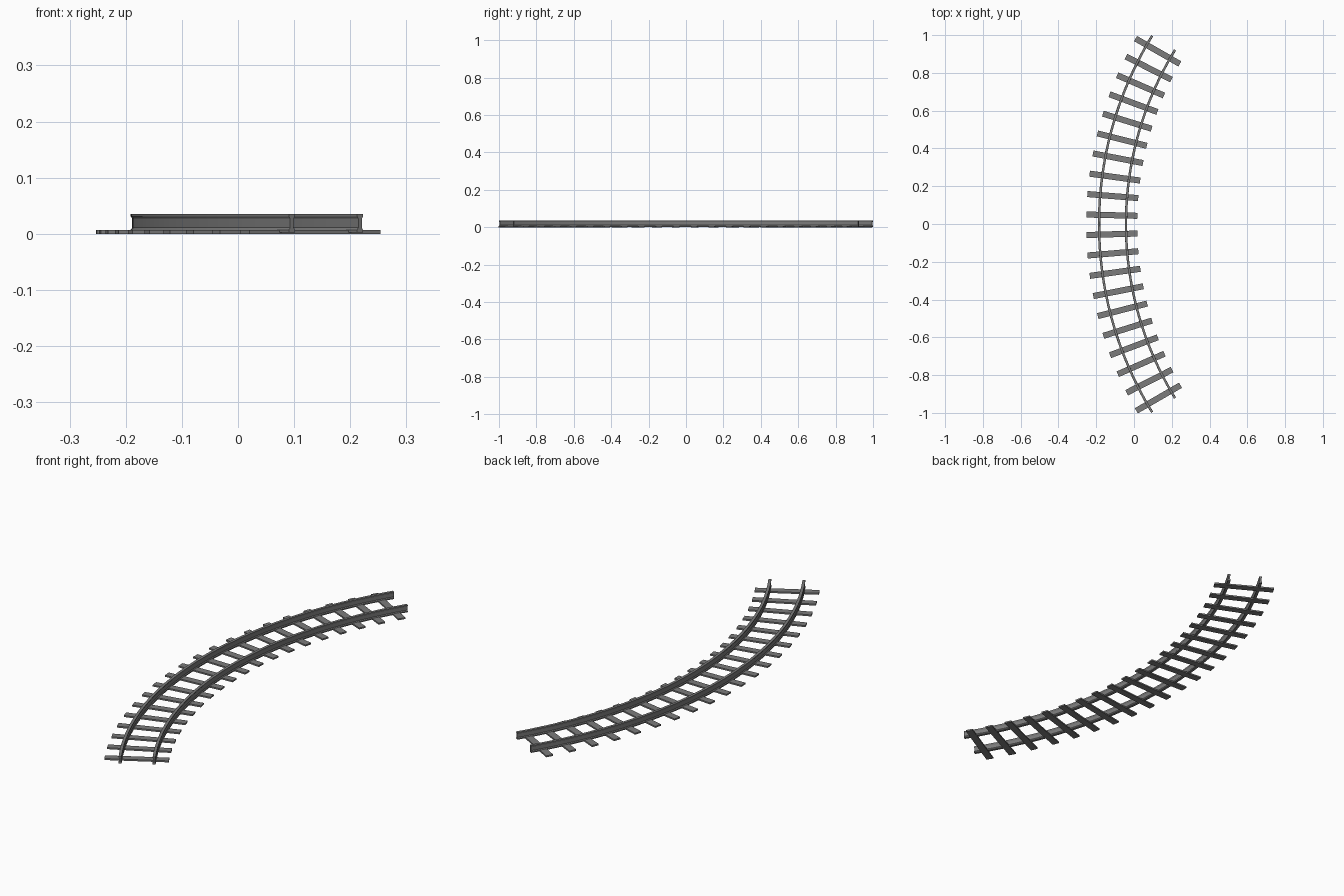
import bpy, bmesh
from math import radians, sin, cos

if "Cube" in bpy.data.objects:
    bpy.data.objects.remove(bpy.data.objects["Cube"])

CX = 1.722                 # centre of the bend on x
STEP = radians(3.15)       # angle per sleeper
COUNT = 20
HALF = STEP * COUNT / 2

# dark grey metal
dark = bpy.data.materials.new("dark_grey")
dark.diffuse_color = (0.2, 0.2, 0.2, 1)
dark.use_nodes = True
dark.node_tree.nodes["Principled BSDF"].inputs["Base Color"].default_value = dark.diffuse_color


def arc(r, a, z):
    return (CX - r * cos(a), r * sin(a), z)


def make_object(name, bm):
    bmesh.ops.recalc_face_normals(bm, faces=bm.faces)
    mesh = bpy.data.meshes.new(name)
    bm.to_mesh(mesh)
    bm.free()
    mesh.materials.append(dark)
    ob = bpy.data.objects.new(name, mesh)
    bpy.context.collection.objects.link(ob)
    return ob


# right half of the I-shaped rail section: (offset, height)
half = [(0.0064, 0.002), (0.0064, 0.007), (0.0036, 0.011),
        (0.0036, 0.027), (0.0062, 0.031), (0.0062, 0.035)]
section = half + [(-x, z) for x, z in reversed(half)]


def rail(name, radius, segments=60):
    bm = bmesh.new()
    rings = []
    for i in range(segments + 1):
        a = -HALF + 2 * HALF * i / segments
        rings.append([bm.verts.new(arc(radius + x, a, z)) for x, z in section])
    n = len(section)
    for r0, r1 in zip(rings, rings[1:]):
        for k in range(n):
            bm.faces.new((r0[k], r0[(k + 1) % n], r1[(k + 1) % n], r1[k]))
    bm.faces.new(rings[0])
    bm.faces.new(rings[-1])
    return make_object(name, bm)


def sleeper(index):
    # flat plank lying along the radius
    a = -HALF + (index + 0.5) * STEP - radians(0.12)
    bm = bmesh.new()
    bmesh.ops.create_cube(bm, size=1)
    for v in bm.verts:
        v.co.x *= 0.270
        v.co.y *= 0.032
        v.co.z = (v.co.z + 0.5) * 0.007
    ob = make_object(f"sleeper_{index + 1}", bm)
    ob.location = arc(1.840, a, 0)
    ob.rotation_euler.z = -a


rails = [rail("outer_rail", 1.9070), rail("inner_rail", 1.7645)]
for i in range(COUNT):
    sleeper(i)

# smooth along the bend, sharp across the section
bpy.ops.object.select_all(action='DESELECT')
for ob in rails:
    ob.select_set(True)
bpy.context.view_layer.objects.active = rails[0]
bpy.ops.object.shade_smooth_by_angle(angle=radians(25))
